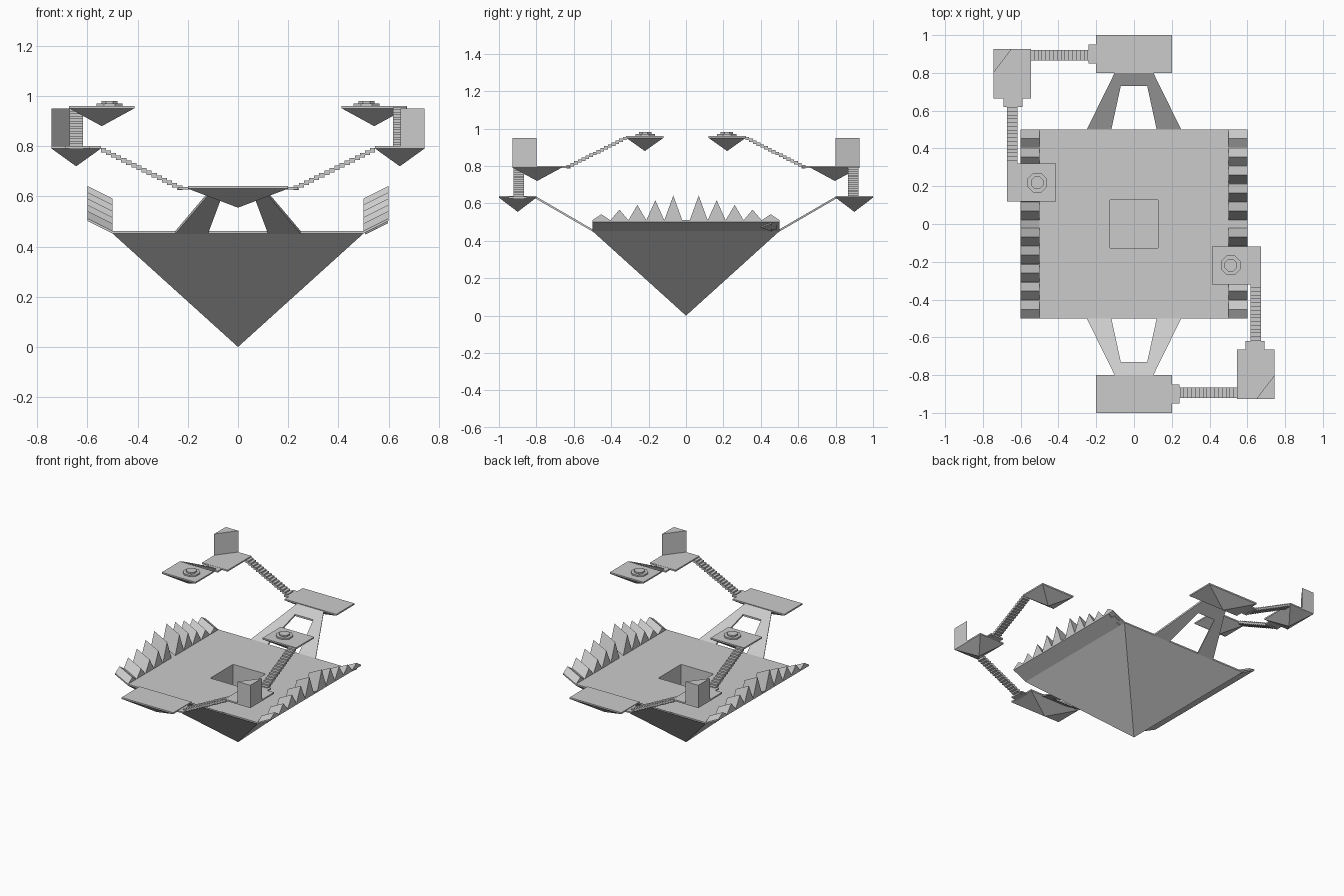
import bpy, bmesh, math
from mathutils import Vector

if "Cube" in bpy.data.objects:
    bpy.data.objects.remove(bpy.data.objects["Cube"])

grey = bpy.data.materials.new("stone grey")
grey.diffuse_color = (0.6, 0.6, 0.6, 1)
grey.use_nodes = True
grey.node_tree.nodes["Principled BSDF"].inputs["Base Color"].default_value = grey.diffuse_color


def finish(bm, name, twin=True):
    """Make the object, plus its half-turn twin about the z axis."""
    bmesh.ops.recalc_face_normals(bm, faces=bm.faces)
    me = bpy.data.meshes.new(name)
    bm.to_mesh(me)
    bm.free()
    me.materials.append(grey)
    for i in range(2 if twin else 1):
        ob = bpy.data.objects.new(name + ("_twin" if i else ""), me)
        ob.rotation_euler.z = math.pi * i
        bpy.context.collection.objects.link(ob)


def add_prism(bm, pts, vec):
    """Closed prism: a 3D outline swept along vec."""
    a = [bm.verts.new(p) for p in pts]
    b = [bm.verts.new(Vector(p) + Vector(vec)) for p in pts]
    bm.faces.new(a)
    bm.faces.new(b[::-1])
    for i in range(len(a)):
        j = (i + 1) % len(a)
        bm.faces.new((a[i], a[j], b[j], b[i]))


def add_box(bm, x0, x1, y0, y1, z0, z1):
    add_prism(bm, [(x0, y0, z0), (x1, y0, z0), (x1, y1, z0), (x0, y1, z0)],
              (0, 0, z1 - z0))


def add_island(bm, x0, x1, y0, y1, top, apex, thick=0.01, shaft=None):
    """Thin rim on an upside-down pyramid, with an optional (half width, depth) shaft."""
    cx, cy = (x0 + x1) / 2, (y0 + y1) / 2

    def ring(xa, xb, ya, yb, z):
        return [bm.verts.new(p) for p in
                ((xa, ya, z), (xb, ya, z), (xb, yb, z), (xa, yb, z))]

    rings = [ring(x0, x1, y0, y1, top - thick), ring(x0, x1, y0, y1, top)]
    if shaft:
        h, d = shaft
        rings += [ring(cx - h, cx + h, cy - h, cy + h, z) for z in (top, top - d)]
    tip = bm.verts.new((cx, cy, apex))
    for i in range(4):
        j = (i + 1) % 4
        for a, b in zip(rings, rings[1:]):
            bm.faces.new((a[i], a[j], b[j], b[i]))
        bm.faces.new((rings[0][j], rings[0][i], tip))
    bm.faces.new(rings[-1])


# main island with a square shaft
bm = bmesh.new()
add_island(bm, -.5, .5, -.5, .5, .462, 0, shaft=(.126, .25))
finish(bm, "main_island", False)

# sloping side flange
bm = bmesh.new()
add_prism(bm, [(.5, -.5, .462), (.6, -.5, .512), (.6, -.5, .502), (.5, -.5, .452)],
          (0, 1, 0))
finish(bm, "side_flange")

# row of triangular ridges, tallest in the middle
bm = bmesh.new()
w = .096
for s in (-1, 1):
    for i in range(5):
        y = s * (.02 + w * (i + .5))
        add_prism(bm, [(.5, y - w / 2, .46), (.5, y + w / 2, .46),
                       (.5, y, .592 - .025 * i)], (.1, 0, .05))
finish(bm, "side_ridges")

# small arrow under one flange
bm = bmesh.new()
arrow = [(.40, .5), (.46, .95), (.455, .7), (.485, .7),
         (.485, .3), (.455, .3), (.46, .05)]
add_prism(bm, [(.5 + .1 * u, y, .452 + .05 * u) for y, u in arrow], (.003, 0, -.006))
finish(bm, "flange_arrow", False)

# forked ramp up to the first platform
bm = bmesh.new()
fork = [(-.25, -.5), (-.12, -.5), (-.07, -.73), (.07, -.73),
        (.12, -.5), (.25, -.5), (.1, -.805), (-.1, -.805)]
add_prism(bm, [(x, y, .462 + (-y - .5) * .58) for x, y in fork], (0, 0, -.012))
finish(bm, "forked_ramp")

# floating platforms
for name, box in (("first_platform", (-.2, .2, -1, -.8, .641, .555)),
                  ("corner_platform", (.546, .744, -.927, -.665, .801, .72)),
                  ("upper_platform", (.413, .673, -.32, -.12, .961, .88))):
    bm = bmesh.new()
    add_island(bm, *box)
    finish(bm, name)

# stair landings
bm = bmesh.new()
add_box(bm, .19, .24, -.95, -.85, .627, .637)
add_box(bm, .59, .69, -.67, -.62, .79, .8)
finish(bm, "stair_landings")

# stairs of small slabs
bm = bmesh.new()
n = 16
for i in range(n):
    x = .222 + i * .0203
    z = .641 + i * .01
    add_box(bm, x, x + .0205, -.922, -.866, z - .016, z + .002)
finish(bm, "lower_stairs")
bm = bmesh.new()
for i in range(n):
    y = -.638 + i * .02
    z = .804 + i * .01
    add_box(bm, .617, .672, y, y + .0202, z - .016, z + .002)
finish(bm, "upper_stairs")

# triangular corner wall
bm = bmesh.new()
add_prism(bm, [(.647, -.927, .8), (.744, -.927, .8), (.744, -.8, .8)], (0, 0, .15))
finish(bm, "corner_wall")

# stepped octagonal button
bm = bmesh.new()
for r, z0, z1 in ((.056, .96, .971), (.035, .97, .981)):
    add_prism(bm, [(.512 + r * math.cos(math.pi * (k + .5) / 4),
                    -.218 + r * math.sin(math.pi * (k + .5) / 4), z0)
                   for k in range(8)], (0, 0, z1 - z0))
finish(bm, "octagon_button")
